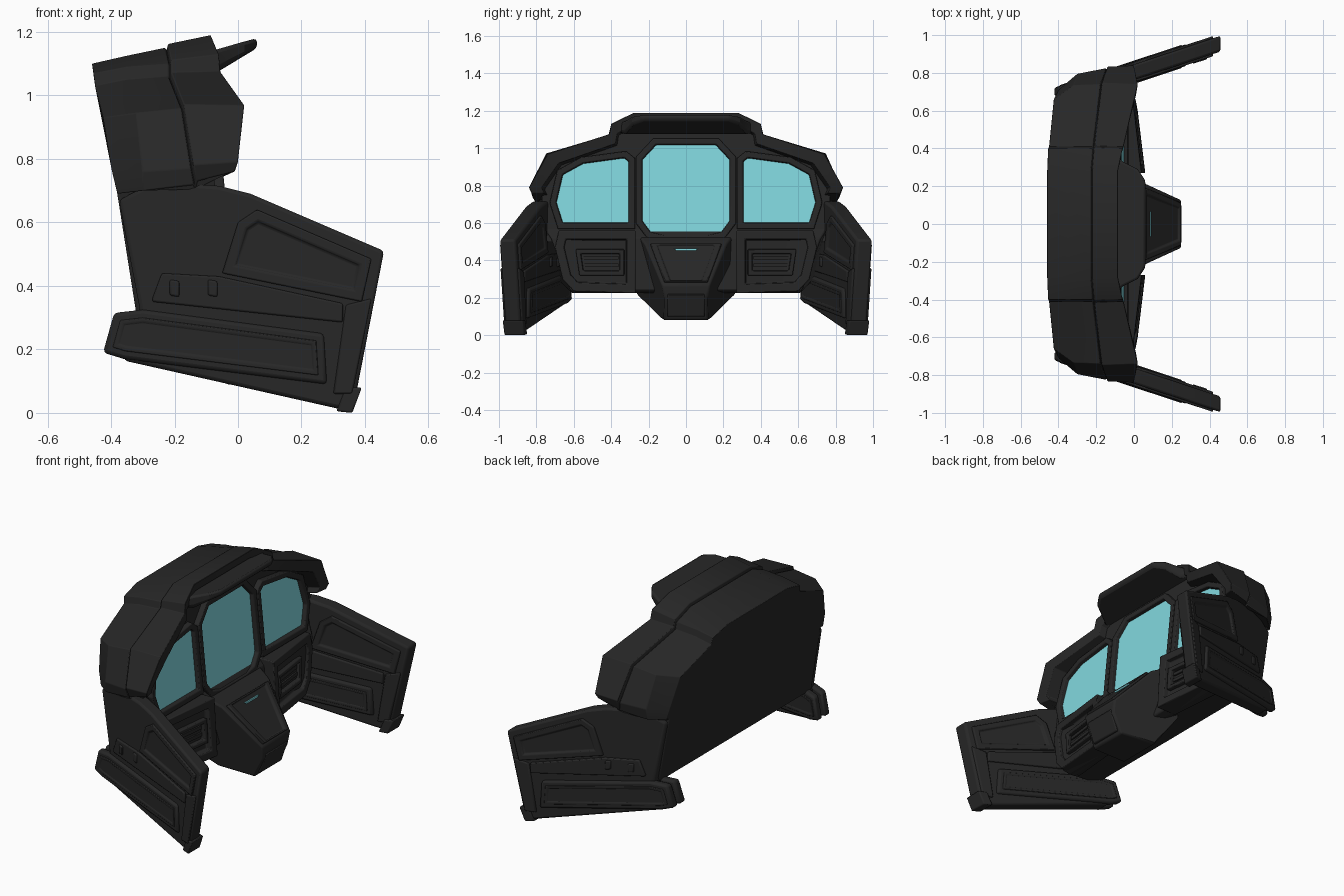
import bpy, bmesh
from mathutils import Vector

if "Cube" in bpy.data.objects:
    bpy.data.objects.remove(bpy.data.objects["Cube"])


def material(name, c):
    m = bpy.data.materials.new(name)
    m.diffuse_color = (*c, 1)
    m.use_nodes = True
    m.node_tree.nodes["Principled BSDF"].inputs["Base Color"].default_value = m.diffuse_color
    return m


BLACK = material("black plastic", (0.02, 0.02, 0.02))
GLASS = material("cyan glass", (0.22, 0.68, 0.73))


def loft(name, rings, mat=BLACK, closed=True, caps=(True, True), ends=False, bevel=0.008):
    """Skin a list of equal-length point rings."""
    bm = bmesh.new()
    vs = [[bm.verts.new(p) for p in r] for r in rings]
    n = len(rings[0])
    for a, b in zip(vs, vs[1:]):
        for i in range(n if closed else n - 1):
            j = (i + 1) % n
            bm.faces.new((a[i], a[j], b[j], b[i]))
    if caps[0]:
        bm.faces.new(vs[0][::-1])
    if caps[1]:
        bm.faces.new(vs[-1])
    if ends:
        bm.faces.new([r[0] for r in vs])
        bm.faces.new([r[-1] for r in vs][::-1])
    bmesh.ops.recalc_face_normals(bm, faces=bm.faces)
    me = bpy.data.meshes.new(name)
    bm.to_mesh(me)
    bm.free()
    me.materials.append(mat)
    ob = bpy.data.objects.new(name, me)
    bpy.context.collection.objects.link(ob)
    if bevel:
        b = ob.modifiers.new("bevel", 'BEVEL')
        b.width, b.segments, b.limit_method = bevel, 2, 'ANGLE'
    bpy.ops.object.select_all(action='DESELECT')
    ob.select_set(True)
    bpy.context.view_layer.objects.active = ob
    bpy.ops.object.shade_smooth_by_angle(angle=0.5)
    return ob


def inset(pts, d):
    p = [Vector(q) for q in pts]
    n = len(p)
    area = sum(p[i - 1].x * p[i].y - p[i].x * p[i - 1].y for i in range(n))
    s = d if area > 0 else -d
    out = []
    for i in range(n):
        a = (p[i] - p[i - 1]).normalized()
        b = (p[(i + 1) % n] - p[i]).normalized()
        out.append(p[i] + Vector((-a.y - b.y, a.x + b.x)) * s / (1 + a.dot(b)))
    return out


def slab(name, pts, place, h0, h1, mat=BLACK, bevel=0.006):
    return loft(name, [[place(u, v, h) for u, v in pts] for h in (h0, h1)], mat, bevel=bevel)


def tray(name, pts, rim, place, h0, h1, floor):
    """Raised rim around a recessed floor."""
    inner = inset(pts, rim)
    steps = [(pts, h0), (pts, h1), (inner, h1), (inset(pts, rim + 0.006), floor)]
    return loft(name, [[place(u, v, h) for u, v in p] for p, h in steps], bevel=0.005)


def both(pts):
    return list(pts) + [(-u, v) for u, v in reversed(pts)]


# --- Hood: half outlines from the back to the front lip, then into the cabin
back = [(-.46, .28, 1.10), (-.455, .40, 1.07), (-.45, .41, 1.03), (-.425, .66, .93), (-.40, .71, .77), (-.38, .72, .69)]
mid = [(-.35, .28, 1.125), (-.35, .40, 1.09), (-.35, .41, 1.05), (-.32, .735, .945), (-.30, .795, .76), (-.30, .79, .70)]
seam = [(-.23, .28, 1.15), (-.22, .40, 1.10), (-.22, .41, 1.06), (-.18, .74, .96), (-.15, .825, .77), (-.14, .81, .72)]
front = [(-.085, .28, 1.19), (-.06, .40, 1.13), (-.055, .41, 1.075), (.02, .74, .97), (0, .84, .79), (-.01, .825, .76)]
groove = [(x + .005, y * .99, z - .008) for x, y, z in seam]
seam2 = [(x + .01, y * 1.01, z + .012) for x, y, z in seam]
lip = [(x - .01, y * .92, z - (.05 if z > .9 else 0)) for x, y, z in front]


def wall(y, z, h):
    return (-.055 - .1 * (z - .54) + h, y, z)


deep = [wall(y * .9, z - (.06 if z > .9 else .01), 0) for x, y, z in front]
full = [r[::-1] + [(x, -y, z) for x, y, z in r] for r in (back, mid, seam, groove, seam2, front, lip, deep)]
loft("hood", full, closed=False, caps=(True, False), ends=True)

# Window wall behind the hood lip
rim = [(y + .03, z + .02) for _, y, z in deep] + [(.76, .5)]
slab("window_wall", both(rim), wall, -.04, 0, bevel=0)

# Visor above the windscreen
plan = [(-.12, .39), (-.06, .33), (.02, .29), (.06, .23)]
top = [(x, y, 1.165 + .3 * min(x, .05)) for x, y in plan]
low = [(x, y, 1.085 + max(x + .05, 0) * .58) for x, y in plan]
loft("visor", [[*r, *[(x, -y, z) for x, y, z in reversed(r)]] for r in (low, top)], bevel=.012)

# Windows: frames with glass plates
centre = both([(.16, 1.02), (.235, .94), (.235, .61), (.19, .55), (.12, .535)])
side = [(.305, .60), (.66, .60), (.695, .71), (.66, .86), (.55, .92), (.33, .95), (.305, .93)]


def window(name, pts):
    tray(name + "_frame", inset(pts, -.033), .031, wall, -.01, .03, .002)
    slab(name + "_glass", pts, wall, .001, .008, GLASS, 0)


window("centre_window", centre)
for s, n in ((1, "left"), (-1, "right")):
    window(n + "_window", [(s * y, z) for y, z in side])

# --- Lower body between back wall and dashboard, narrowing below the dash
prof = [(-.385, .72, .70), (-.32, .31, .70), (-.05, .225, .61), (0, .24, .62), (-.02, .52, .72),
        (-.06, .57, .75), (-.09, .74, .77)]
loft("lower_body", [[(x, s * w, z) for x, z, w in prof] for s in (-1, 1)])

# --- Dashboard trays


def dash(y, z, h):
    return (.055 - .12 * (abs(y) - .3) - .06 * (z - .25) + h, y, z)


for s in (-1, 1):
    outer = [(.27, .225), (.60, .235), (.66, .30), (.70, .47), (.68, .56), (.27, .56)]
    tray("dash_tray", [(s * y, z) for y, z in outer], .045, dash, -.13, 0, -.03)
    pocket = [(.33, .32), (.57, .32), (.59, .46), (.33, .46)]
    tray("dash_pocket", [(s * y, z) for y, z in pocket], .022, dash, -.04, -.005, -.04)
    for k in range(2):
        z = .365 + k * .04
        slab("dash_vent", [(s * .36, z), (s * .55, z), (s * .55, z + .02), (s * .36, z + .02)],
             dash, -.05, -.02, bevel=0)

# --- Centre console with sloping control panel
cons = [(-.07, .545, .26), (.05, .49, .22), (.25, .27, .13), (.245, .2, .11), (.19, .08, .12),
        (-.04, .09, .13), (-.10, .22, .27)]
loft("console", [[(x, s * w, z) for x, z, w in cons] for s in (-1, 1)], bevel=.01)


def slope(y, t, h):
    return (.05 + .2 * t + h * .74, y, .49 - .22 * t + h * .67)


tray("console_panel", both([(.19, .03), (.115, .95)]), .03, slope, -.02, .012, .002)
slab("console_display", both([(.065, .463), (.05, .453)]), lambda y, z, h: (.084 + h, y, z), 0, .007, GLASS, 0)
slab("console_nose", both([(.1, .22), (.1, .1)]), lambda y, z, h: (.16 + .35 * (z - .08) + h, y, z), 0, .045)

# --- Side panels, splayed outwards towards the cabin
shape = [(-.31, .33), (-.375, .67), (-.30, .71), (-.20, .725), (-.06, .715), (.04, .69), (.46, .51), (.37, .05),
         (.33, .01), (-.36, .165)]
lower = [(-.425, .19), (-.39, .315), (-.30, .325), (.27, .25), (.28, .09), (-.36, .17)]
rail = [(-.27, .36), (-.24, .44), (-.06, .43), (.33, .345), (.33, .285), (-.27, .35)]
recess = [(-.05, .44), (.0, .60), (.06, .64), (.42, .485), (.39, .35)]
edge = [(.30, .06), (.34, .34), (.42, .36), (.36, .06)]
foot = [(.31, .005), (.36, .0), (.39, .08), (.34, .08)]
for s in (-1, 1):
    def outside(x, z, h):
        return (x, s * (.845 + .33 * x + h), z)

    def inside(x, z, h):
        return (x, s * (.762 + .33 * x - h), z)

    slab("side_panel", shape, outside, -.083, .0, bevel=.012)
    slab("panel_foot", foot, outside, -.1, .008)
    for place, n in ((outside, "outer"), (inside, "inner")):
        slab(n + "_lower_box", lower, place, -.03, .016, bevel=.012)
        tray(n + "_lower_cover", inset(lower, .025), .012, place, 0, .02, .015)
        slab(n + "_rail", rail, place, -.02, .012)
        tray(n + "_recess", recess, .03, place, -.01, .012, .001)
        slab(n + "_edge_strip", edge, place, -.01, .01)
        for k in (-.2, -.08):
            slab(n + "_clip", [(k - .015, .37), (k - .015, .42), (k + .015, .415), (k + .015, .365)],
                 place, 0, .02)
